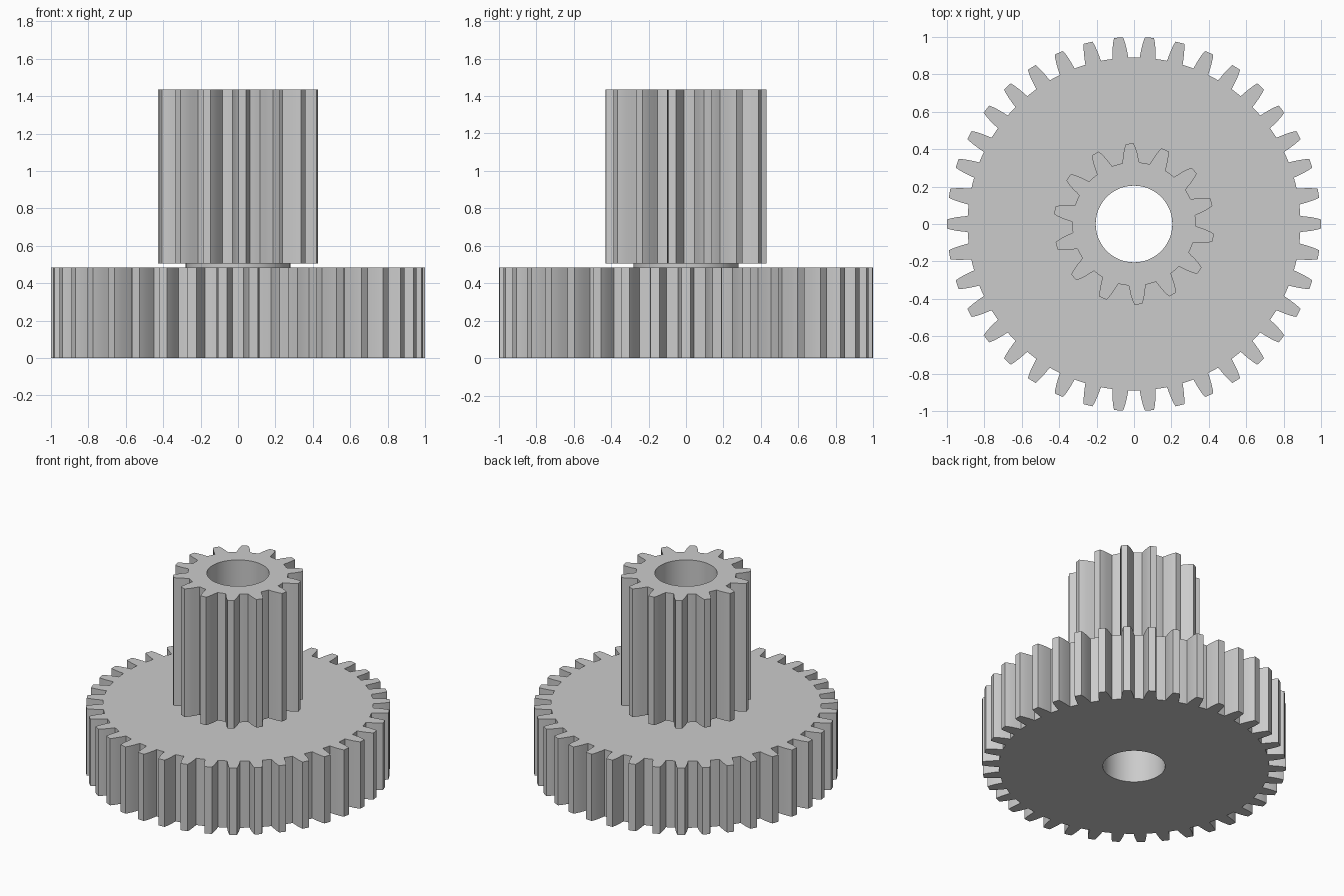
import bpy
from math import cos, sin, tau, radians

cube = bpy.data.objects.get("Cube")
if cube:
    bpy.data.objects.remove(cube, do_unlink=True)

# One plain grey material for the whole part
grey = bpy.data.materials.new("plain grey")
grey.use_nodes = True
colour = (0.6, 0.6, 0.6, 1)
grey.diffuse_color = colour
grey.node_tree.nodes["Principled BSDF"].inputs["Base Color"].default_value = colour

BORE = 0.205


def bored_prism(name, outline, z0, z1):
    """Extrude an outline of (angle, radius) points, with a round bore."""
    n = len(outline)
    rings = [(True, z0), (False, z0), (False, z1), (True, z1)]
    verts = [((BORE if bore else r) * cos(a), (BORE if bore else r) * sin(a), z)
             for bore, z in rings for a, r in outline]
    faces = []
    for k in range(4):
        a, b = k * n, (k + 1) % 4 * n
        for i in range(n):
            j = (i + 1) % n
            faces.append((a + i, b + i, b + j, a + j)[::-1])
    mesh = bpy.data.meshes.new(name)
    mesh.from_pydata(verts, [], faces)
    mesh.materials.append(grey)
    obj = bpy.data.objects.new(name, mesh)
    bpy.context.collection.objects.link(obj)
    bpy.ops.object.select_all(action='DESELECT')
    obj.select_set(True)
    bpy.context.view_layer.objects.active = obj
    bpy.ops.object.shade_smooth_by_angle(angle=radians(20))
    return obj


def gear_outline(teeth, phase, flank):
    """Repeat a symmetric tooth; flank lists (radius, half width), root to tip."""
    pitch = tau / teeth
    root = flank[0][0]
    half = [(w / r, r) for r, w in flank]
    tooth = [(-a, r) for a, r in half] + [(0, half[-1][1])]
    tooth += [(a, r) for a, r in reversed(half)]
    # Points along the rounded floor of the gap
    start = half[0][0]
    tooth += [(start + (pitch - 2 * start) * t / 3, root) for t in (1, 2)]
    return [(phase + i * pitch + a, r) for i in range(teeth) for a, r in tooth]


# Large lower gear
large = [(0.89, 0.043), (0.92, 0.040), (0.95, 0.036), (0.98, 0.030), (1.0, 0.024)]
bored_prism("large_gear", gear_outline(38, 0, large), 0, 0.485)

# Short collar between the gears
bored_prism("collar", [(tau * i / 64, 0.28) for i in range(64)], 0.485, 0.505)

# Tall upper pinion
small = [(0.33, 0.046), (0.35, 0.042), (0.38, 0.037), (0.41, 0.029), (0.43, 0.021)]
bored_prism("pinion", gear_outline(14, radians(93), small), 0.505, 1.435)
